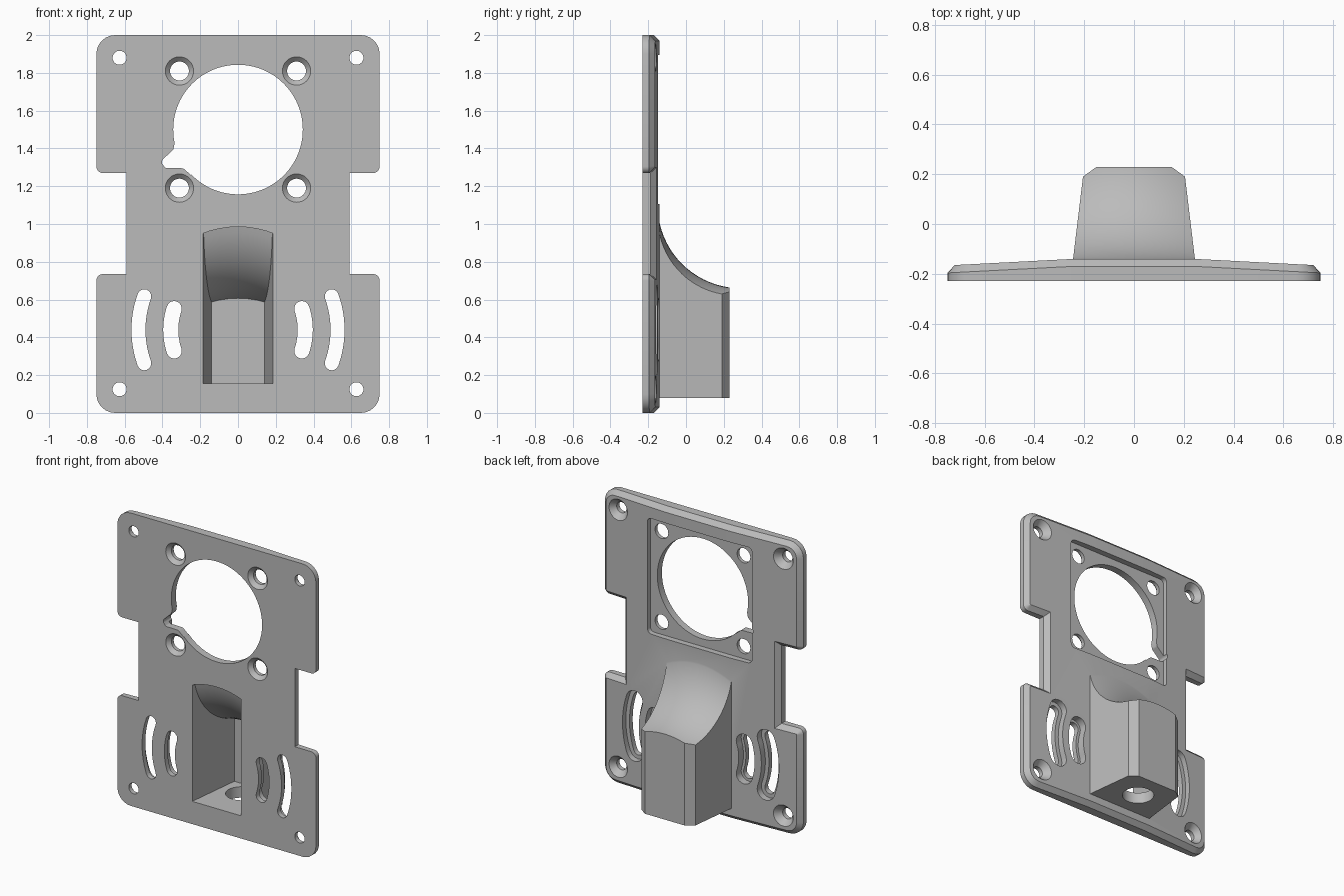
import bpy, bmesh
from math import sin, cos, pi, radians, asin
from mathutils import Vector

if "Cube" in bpy.data.objects:
    bpy.data.objects.remove(bpy.data.objects["Cube"], do_unlink=True)

grey = bpy.data.materials.new("plain_grey")
grey.use_nodes = True
tone = (0.5, 0.5, 0.5, 1)
grey.diffuse_color = tone
grey.node_tree.nodes["Principled BSDF"].inputs["Base Color"].default_value = tone

FRONT, BACK, CHAMFER = -0.23, -0.14, 0.03


def finish(bm, name):
    bmesh.ops.recalc_face_normals(bm, faces=bm.faces[:])
    mesh = bpy.data.meshes.new(name)
    bm.to_mesh(mesh)
    bm.free()
    mesh.materials.append(grey)
    obj = bpy.data.objects.new(name, mesh)
    bpy.context.collection.objects.link(obj)
    return obj


def loft(name, sections):
    """Closed solid through matching rings of points."""
    bm = bmesh.new()
    rings = [[bm.verts.new(p) for p in s] for s in sections]
    n = len(rings[0])
    for a, b in zip(rings, rings[1:]):
        for i in range(n):
            j = (i + 1) % n
            bm.faces.new((a[i], a[j], b[j], b[i]))
    bm.faces.new(rings[0])
    bm.faces.new(rings[-1])
    return finish(bm, name)


def prism(name, outline, y0, y1):
    return loft(name, [[(x, y, z) for x, z in outline] for y in (y0, y1)])


def cone(name, x, z, y0, r0, y1, r1, n=32):
    return loft(name, [[(x + r * cos(2 * pi * i / n), y, z + r * sin(2 * pi * i / n))
                        for i in range(n)] for y, r in ((y0, r0), (y1, r1))])


def rounded(corners, steps=6):
    """Polygon of (x, z, radius) corners with filleted points."""
    out = []
    for i, (x, z, r) in enumerate(corners):
        p = Vector((x, z))
        if r == 0:
            out.append(p)
            continue
        a = (Vector(corners[i - 1][:2]) - p).normalized()
        b = (Vector(corners[(i + 1) % len(corners)][:2]) - p).normalized()
        half = a.angle(b) / 2
        c = p + (a + b).normalized() * r / sin(half)
        t = r * cos(half) / sin(half)
        u, v = p + a * t - c, p + b * t - c
        w = u.angle(v)
        for k in range(steps + 1):
            s = k / steps
            out.append(c + (u * sin((1 - s) * w) + v * sin(s * w)) / sin(w))
    return out


def combine(target, tool, operation="DIFFERENCE"):
    mod = target.modifiers.new("combine", "BOOLEAN")
    mod.operation, mod.solver, mod.object = operation, "EXACT", tool
    bpy.context.view_layer.objects.active = target
    bpy.ops.object.modifier_apply(modifier=mod.name)
    bpy.data.objects.remove(tool, do_unlink=True)


def make_plate():
    """Notched plate, chamfered and slightly thinning towards the sides."""
    half = [(0.75, 0, 0.1), (0.75, 0.735, 0.035), (0.59, 0.735, 0),
            (0.59, 1.27, 0), (0.75, 1.27, 0.035), (0.75, 2, 0.1)]
    corners = half + [(-x, z, r) for x, z, r in reversed(half)]
    bm = bmesh.new()
    base = bm.faces.new([bm.verts.new((p.x, FRONT, p.y)) for p in rounded(corners)])
    ext = bmesh.ops.extrude_face_region(bm, geom=[base], use_keep_orig=True)["geom"]
    cap = next(g for g in ext if isinstance(g, bmesh.types.BMFace))
    for v in cap.verts:
        v.co.y = BACK - CHAMFER
    bmesh.ops.recalc_face_normals(bm, faces=bm.faces[:])
    bmesh.ops.inset_region(bm, faces=[cap], thickness=CHAMFER,
                           use_even_offset=True, use_boundary=True)
    for v in cap.verts:
        v.co.y = BACK
    for x in (-0.24, 0.24):
        bmesh.ops.bisect_plane(bm, geom=bm.verts[:] + bm.edges[:] + bm.faces[:],
                               plane_co=(x, 0, 0), plane_no=(1, 0, 0))
    for v in bm.verts:
        if v.co.y > -0.2:
            v.co.y -= max(0, abs(v.co.x) - 0.24) * 0.052
    return finish(bm, "mounting_plate")


def scoop(radius, ceiling=None):
    """Crowned concave cutter that shapes the top of the housing."""
    yc, zc = 0.29, 1.1
    start = 0 if ceiling is None else asin((zc - ceiling) / radius)
    arc = [start + (pi / 2 - start) * i / 20 for i in range(21)]
    side = [(yc - radius * cos(a), zc - radius * sin(a)) for a in arc]
    near = -0.3 if ceiling else yc - radius
    if ceiling:
        side.insert(0, (near, ceiling))
    side += [(0.45, zc - radius), (0.45, 1.4), (near, 1.4)]
    xs = [-0.3 + 0.05 * i for i in range(13)]
    return loft("scoop", [[(x, y, z - x * x) for y, z in side] for x in xs])


def column(name, half, z0, z1):
    """Upright block from the right half of its plan."""
    plan = half + [(-x, y) for x, y in reversed(half)]
    return loft(name, [[(x, y, z) for x, y in plan] for z in (z0, z1)])


def slot(name, radius, spread, width, y0, y1, side):
    """Curved slot with round ends, concentric about the housing."""
    pts = []
    for sign in (1, -1):
        for i in range(13):
            a = sign * radians(spread) * (2 * i / 12 - 1)
            r = radius + sign * width
            pts.append((r * cos(a), r * sin(a)))
        e = sign * radians(spread)
        for i in range(1, 8):
            t = e + (0 if sign > 0 else pi) + pi * i / 8
            pts.append((radius * cos(e) + width * cos(t), radius * sin(e) + width * sin(t)))
    return prism(name, [(side * x, 0.44 + z) for x, z in pts], y0, y1)


# Plate and hollow housing behind it
plate = make_plate()
housing = column("housing", [(0.252, -0.2), (0.205, 0.19), (0.15, 0.23)], 0.08, 1.12)
combine(housing, scoop(0.44))
combine(plate, housing, "UNION")
cavity = column("cavity", [(0.188, -0.26), (0.14, 0.16)], 0.155, 1.2)
combine(cavity, scoop(0.51, 0.985))
combine(plate, cavity)

# Round hole in the housing floor
ring = [(0.1 * cos(2 * pi * i / 32), 0.04 + 0.1 * sin(2 * pi * i / 32)) for i in range(32)]
combine(plate, loft("floor_hole", [[(x, y, z) for x, y in ring] for z in (0, 0.2)]))

# Square pocket, large opening and its side notch
pocket = [(-0.395, 1.105, 0.03), (0.395, 1.105, 0.03), (0.395, 1.895, 0.03), (-0.395, 1.895, 0.03)]
combine(plate, prism("pocket", rounded(pocket), -0.18, 0))
combine(plate, cone("opening", 0, 1.5, -0.4, 0.343, 0, 0.343, 96))
notch = [(-0.22, 1.46, 0), (-0.335, 1.43, 0), (-0.342, 1.395, 0.02), (-0.41, 1.33, 0.02),
         (-0.385, 1.297, 0.015), (-0.29, 1.295, 0.03), (-0.25, 1.26, 0), (-0.18, 1.35, 0)]
combine(plate, prism("notch", rounded(notch), -0.4, 0))

for s in (-1, 1):
    # Corner holes, countersunk from the back
    for z in (0.125, 1.88):
        combine(plate, cone("corner_hole", s * 0.627, z, -0.4, 0.037, 0, 0.037))
        combine(plate, cone("countersink", s * 0.627, z, -0.2, 0.037, -0.12, 0.107))
    # Holes around the opening, countersunk from the front
    for z in (1.19, 1.81):
        combine(plate, cone("inner_hole", s * 0.31, z, -0.4, 0.05, 0, 0.05))
        combine(plate, cone("countersink", s * 0.31, z, -0.26, 0.105, -0.205, 0.05))
    # Curved slots with wider recesses at the back
    for radius, spread, width, wide in ((0.527, 19.7, 0.037, 0.064), (0.356, 18.4, 0.04, 0.058)):
        combine(plate, slot("slot", radius, spread, width, -0.4, 0, s))
        combine(plate, slot("recess", radius, spread, wide, -0.195, 0, s))

bpy.ops.object.select_all(action="DESELECT")
plate.select_set(True)
bpy.context.view_layer.objects.active = plate
bpy.ops.object.shade_smooth_by_angle(angle=radians(25))
